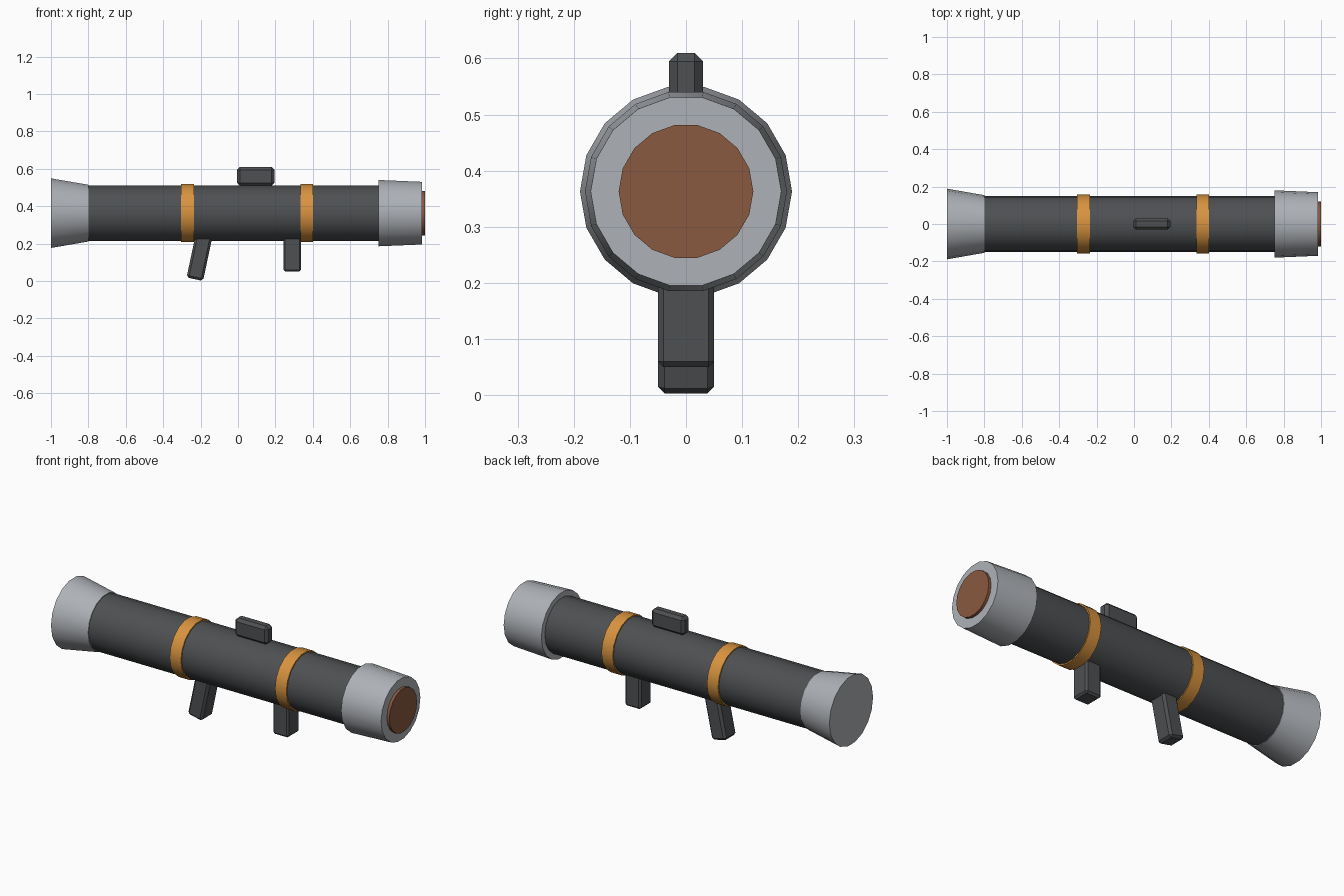
import bpy, bmesh
from math import sin, cos, pi, radians

if "Cube" in bpy.data.objects:
    bpy.data.objects.remove(bpy.data.objects["Cube"])

AXIS_Z = 0.363
SIDES = 18


def material(name, rgb):
    m = bpy.data.materials.new(name)
    m.diffuse_color = (*rgb, 1)
    m.use_nodes = True
    m.node_tree.nodes["Principled BSDF"].inputs["Base Color"].default_value = m.diffuse_color
    return m


DARK = material("dark_grey", (0.075, 0.08, 0.085))
LIGHT = material("light_grey", (0.42, 0.44, 0.47))
ORANGE = material("orange", (0.68, 0.29, 0.05))
BROWN = material("brown", (0.25, 0.10, 0.05))


def finish(bm, name, mat):
    bmesh.ops.recalc_face_normals(bm, faces=bm.faces)
    me = bpy.data.meshes.new(name)
    bm.to_mesh(me)
    bm.free()
    me.materials.append(mat)
    ob = bpy.data.objects.new(name, me)
    bpy.context.collection.objects.link(ob)
    bpy.ops.object.select_all(action='DESELECT')
    ob.select_set(True)
    bpy.context.view_layer.objects.active = ob
    bpy.ops.object.shade_smooth_by_angle(angle=radians(30))
    return ob


def barrel_part(name, profile, mat):
    """Closed round part along x from (x, radius) pairs."""
    bm = bmesh.new()
    rings = [[bm.verts.new((x, r * cos(2 * pi * i / SIDES),
                            AXIS_Z + r * sin(2 * pi * i / SIDES)))
              for i in range(SIDES)] for x, r in profile]
    for a, b in zip(rings, rings[1:]):
        for i in range(SIDES):
            j = (i + 1) % SIDES
            bm.faces.new((a[i], a[j], b[j], b[i]))
    bm.faces.new(rings[0])
    bm.faces.new(rings[-1])
    return finish(bm, name, mat)


def block(name, centre, size, bevel, tilt=0):
    """Box with chamfered edges, tilted about y."""
    bm = bmesh.new()
    bmesh.ops.create_cube(bm, size=1)
    bmesh.ops.scale(bm, vec=size, verts=bm.verts)
    bmesh.ops.bevel(bm, geom=bm.edges[:], offset=bevel, segments=1,
                    affect='EDGES')
    ob = finish(bm, name, DARK)
    ob.location = centre
    ob.rotation_euler.y = radians(tilt)
    return ob


# Main tube and its two ends
barrel_part("tube", [(-0.82, 0.15), (0.78, 0.15)], DARK)
barrel_part("rear_flare", [(-1.0, 0.189), (-0.8, 0.154)], LIGHT)
barrel_part("muzzle_collar", [(0.75, 0.18), (0.985, 0.17)], LIGHT)
barrel_part("muzzle_disc", [(0.96, 0.12), (1.0, 0.12)], BROWN)

# Straps around the tube
for name, x in (("rear_band", -0.27), ("front_band", 0.368)):
    barrel_part(name, [(x - 0.034, 0.157), (x + 0.034, 0.157)], ORANGE)

# Sight on top, grips below
block("sight", (0.095, 0, 0.56), (0.2, 0.06, 0.1), 0.015)
block("front_grip", (0.29, 0, 0.15), (0.095, 0.1, 0.2), 0.01)
block("rear_grip", (-0.204, 0, 0.137), (0.09, 0.1, 0.26), 0.012, 12)
